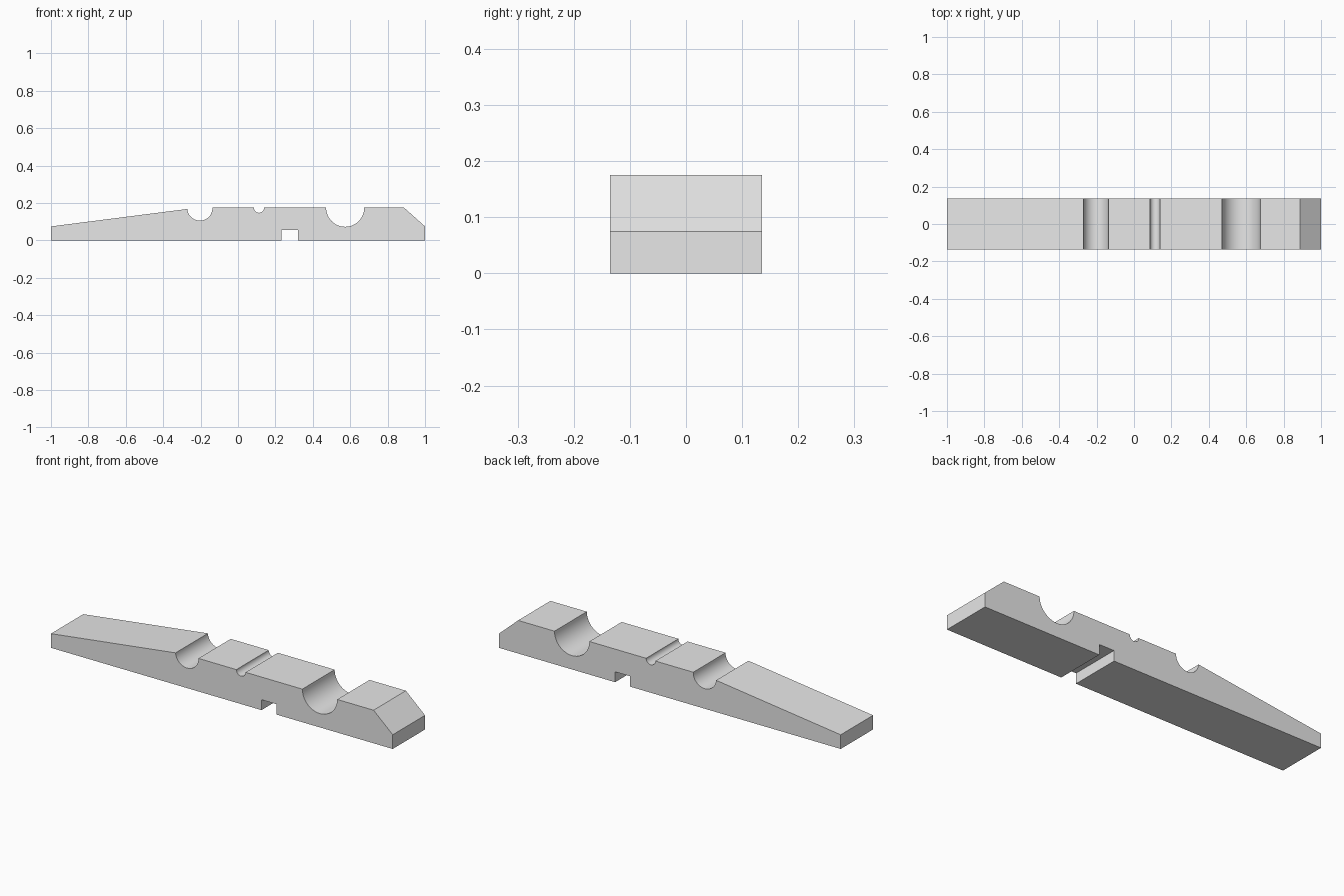
import bpy, bmesh, math

cube = bpy.data.objects.get("Cube")
if cube:
    bpy.data.objects.remove(cube, do_unlink=True)

HALF_DEPTH = 0.135
TOP = 0.175


def groove(cx, cz, radius, start=math.pi, steps=24):
    """Points of a rounded groove, from its left lip to its right lip."""
    span = 2 * math.pi - start
    return [(cx + radius * math.cos(start + span * i / steps),
             cz + radius * math.sin(start + span * i / steps))
            for i in range(steps + 1)]


# Side profile: ramp, three grooves, bevelled end, notch underneath
profile = [(-1, 0), (-1, 0.075)]
profile += groove(-0.204, 0.173, 0.067, start=math.pi + 0.07)
profile += [(-0.137, TOP)]
profile += groove(0.112, TOP, 0.027)
profile += groove(0.573, TOP, 0.102)
profile += [(0.888, TOP), (1, 0.075), (1, 0)]
profile += [(0.32, 0), (0.32, 0.055), (0.232, 0.055), (0.232, 0)]

# Extrude the profile across the depth
bm = bmesh.new()
side = bm.faces.new([bm.verts.new((x, -HALF_DEPTH, z)) for x, z in profile])
result = bmesh.ops.extrude_face_region(bm, geom=[side])
moved = [v for v in result["geom"] if isinstance(v, bmesh.types.BMVert)]
bmesh.ops.translate(bm, verts=moved, vec=(0, 2 * HALF_DEPTH, 0))
bmesh.ops.recalc_face_normals(bm, faces=bm.faces)
mesh = bpy.data.meshes.new("grooved_bar")
bm.to_mesh(mesh)
bm.free()

bar = bpy.data.objects.new("grooved_bar", mesh)
bpy.context.collection.objects.link(bar)

# Plain grey material
grey = bpy.data.materials.new("light_grey")
grey.use_nodes = True
colour = (0.8, 0.8, 0.8, 1)
grey.diffuse_color = colour
grey.node_tree.nodes["Principled BSDF"].inputs["Base Color"].default_value = colour
mesh.materials.append(grey)

# Smooth grooves, sharp lips
bpy.ops.object.select_all(action="DESELECT")
bar.select_set(True)
bpy.context.view_layer.objects.active = bar
bpy.ops.object.shade_smooth_by_angle(angle=math.radians(30))
